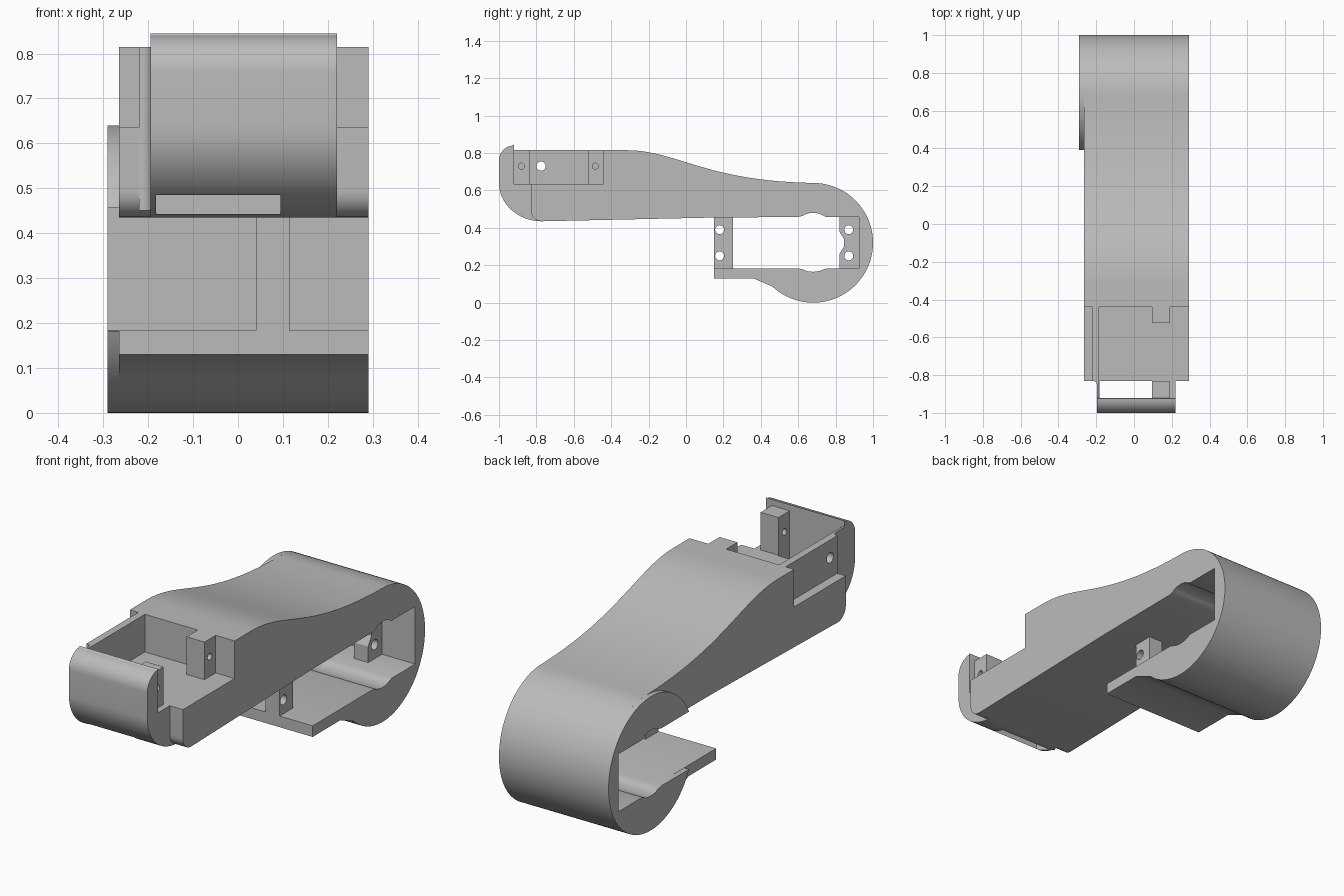
import bpy
import bmesh
from math import cos, sin, radians
from mathutils import Vector
from mathutils.geometry import interpolate_bezier

if "Cube" in bpy.data.objects:
    bpy.data.objects.remove(bpy.data.objects["Cube"])

grey = bpy.data.materials.new("plain grey")
grey.use_nodes = True
grey.diffuse_color = (0.5, 0.5, 0.5, 1)
grey.node_tree.nodes["Principled BSDF"].inputs["Base Color"].default_value = (0.5, 0.5, 0.5, 1)


def arc(cy, cz, ry, rz, start, end, steps):
    """Points along an elliptical arc, angles in degrees."""
    angles = [radians(start + (end - start) * i / steps) for i in range(steps + 1)]
    return [(cy + ry * cos(a), cz + rz * sin(a)) for a in angles]


def prism(name, outline, low, high, axis="X"):
    """Extrude a flat outline along X (outline is y, z) or Z (outline is x, y)."""
    bm = bmesh.new()
    place = (lambda p: (low, p[0], p[1])) if axis == "X" else (lambda p: (p[0], p[1], low))
    face = bm.faces.new([bm.verts.new(place(p)) for p in outline])
    moved = bmesh.ops.extrude_face_region(bm, geom=[face])["geom"]
    shift = Vector((high - low, 0, 0)) if axis == "X" else Vector((0, 0, high - low))
    bmesh.ops.translate(bm, vec=shift, verts=[v for v in moved if isinstance(v, bmesh.types.BMVert)])
    bmesh.ops.recalc_face_normals(bm, faces=bm.faces)
    mesh = bpy.data.meshes.new(name)
    bm.to_mesh(mesh)
    bm.free()
    mesh.materials.append(grey)
    obj = bpy.data.objects.new(name, mesh)
    bpy.context.collection.objects.link(obj)
    return obj


def rect(a0, a1, b0, b1):
    return [(a0, b0), (a1, b0), (a1, b1), (a0, b1)]


def cut(obj, cutter):
    """Subtract the cutter, then discard it."""
    cutter.hide_render = True
    mod = obj.modifiers.new("cut", "BOOLEAN")
    mod.operation, mod.solver, mod.object = "DIFFERENCE", "EXACT", cutter
    bpy.context.view_layer.update()
    shape = obj.evaluated_get(bpy.context.evaluated_depsgraph_get())
    mesh = bpy.data.meshes.new_from_object(shape)
    obj.modifiers.clear()
    obj.data = mesh
    bpy.data.objects.remove(cutter)


def drill(obj, y, z, radius):
    cut(obj, prism("drill", arc(y, z, radius, radius, 0, 345, 23), -0.5, 0.5))


parts = []

# Motor pocket: roof, back wall and floor, with shallow grooves
roof = [(0.6, 0.458)] + arc(0.68, 0.458, 0.055, 0.022, 160, 20, 8) + [(0.75, 0.458)]
floor = [(0.75, 0.183)] + arc(0.68, 0.183, 0.055, 0.018, -20, -160, 8) + [(0.6, 0.183)]
pocket = roof + [(0.925, 0.458), (0.925, 0.183)] + floor

# Arm body with the lower jaw
top = [Vector((y, z, 0)) for y, z in ((-0.32, 0.815), (-0.05, 0.815), (0.1, 0.65), (0.68, 0.64))]
crown = [(p.x, p.y) for p in interpolate_bezier(*top, 28)]
body = [(-0.83, 0.635), (-0.44, 0.635), (-0.44, 0.815)] + crown
body += arc(0.68, 0.32, 0.32, 0.32, 87, -133, 56)
body += [(0.36, 0.13), (0.15, 0.13), (0.15, 0.183)] + pocket[::-1] + [(0.15, 0.455)]
body += arc(-0.77, 0.495, 0.06, 0.06, 270, 180, 8)
parts.append(prism("arm_body", body, -0.265, 0.29))

# Raised round cap on the motor end
cap = arc(0.68, 0.32, 0.32, 0.32, 154.5, -154.5, 72) + pocket[::-1]
parts.append(prism("motor_end_cap", cap, -0.29, -0.265))

# Mounting lugs inside the pocket
front_lug = prism("front_lug", rect(0.15, 0.25, 0.18, 0.46), 0.04, 0.115)
notched = [(0.82, 0.18), (0.82, 0.26), (0.845, 0.30), (0.845, 0.34), (0.82, 0.38),
           (0.82, 0.46), (0.93, 0.46), (0.93, 0.18)]
back_lug = prism("back_lug", notched, 0.04, 0.115)
for lug, y in ((front_lug, 0.18), (back_lug, 0.87)):
    for z in (0.25, 0.39):
        drill(lug, y, z, 0.024)
    parts.append(lug)

# Curved nose plate with a slot through its floor
nose = [(-0.92, 0.845)] + arc(-0.92, 0.76, 0.08, 0.08, 95, 180, 12)
nose += arc(-0.77, 0.64, 0.23, 0.205, 180, 270, 24) + [(-0.77, 0.635), (-0.92, 0.635)]
nose_plate = prism("nose_plate", nose, -0.195, 0.22)
cut(nose_plate, prism("slot", rect(-0.92, -0.83, 0.3, 0.7), -0.183, 0.095))
parts.append(nose_plate)

# Side wall blending into the nose with a concave corner
blend = arc(-0.22, -0.855, 0.025, 0.025, 90, 0, 8)
wall = prism("side_wall", blend + [(-0.195, -0.92), (-0.185, -0.92), (-0.185, -0.44), (-0.22, -0.44)],
             0.635, 0.815, "Z")
drill(wall, -0.775, 0.73, 0.025)
parts.append(wall)
parts.append(prism("corner_blend", blend + [(-0.195, -0.83)], 0.45, 0.635, "Z"))

# Screw posts
for name, y in (("front_post", -0.92), ("back_post", -0.525)):
    post = prism(name, rect(y, y + 0.085, 0.635, 0.815), 0.095, 0.19)
    drill(post, y + 0.04, 0.73, 0.016)
    parts.append(post)

# Smooth curves, sharp edges
bpy.ops.object.select_all(action="DESELECT")
for obj in parts:
    obj.select_set(True)
bpy.context.view_layer.objects.active = parts[0]
bpy.ops.object.shade_smooth_by_angle(angle=radians(25))
